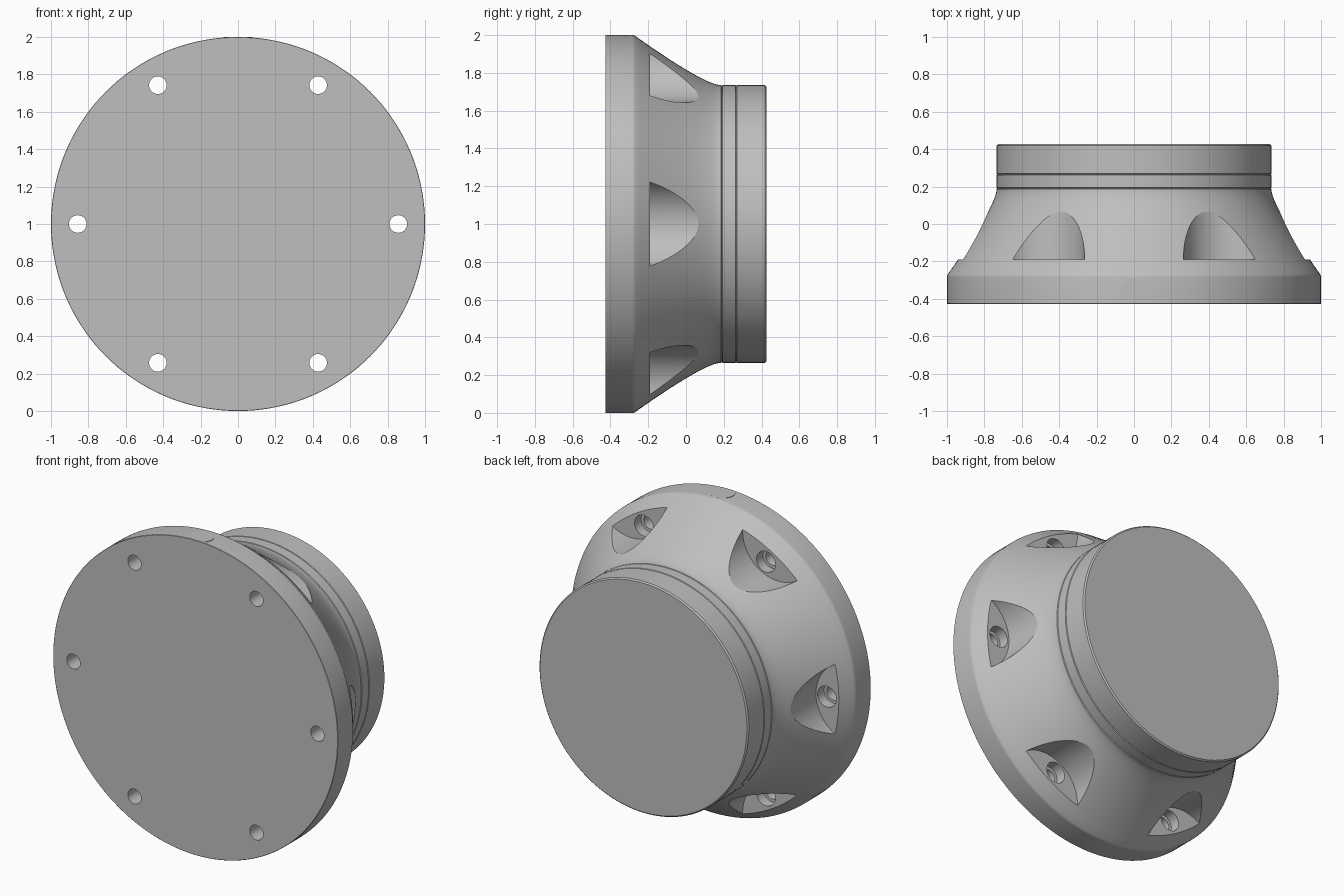
import bpy, bmesh
from math import cos, sin, pi, radians
from mathutils import Matrix, Vector

if "Cube" in bpy.data.objects:
    bpy.data.objects.remove(bpy.data.objects["Cube"], do_unlink=True)

FRONT, BACK = -0.427, 0.427
NECK_R, NECK_Y, SEAM_Y = 0.735, 0.19, 0.265
AXIS = Matrix.Translation((0, 0, 1))

grey = bpy.data.materials.new("satin grey")
grey.use_nodes = True
colour = (0.52, 0.52, 0.52, 1)
grey.diffuse_color = colour
grey.node_tree.nodes["Principled BSDF"].inputs["Base Color"].default_value = colour


def make_object(name, bm):
    bmesh.ops.recalc_face_normals(bm, faces=bm.faces)
    mesh = bpy.data.meshes.new(name)
    bm.to_mesh(mesh)
    bm.free()
    mesh.materials.append(grey)
    obj = bpy.data.objects.new(name, mesh)
    bpy.context.collection.objects.link(obj)
    return obj


def activate(obj):
    bpy.ops.object.select_all(action='DESELECT')
    obj.select_set(True)
    bpy.context.view_layer.objects.active = obj


def smooth(obj):
    activate(obj)
    bpy.ops.object.shade_smooth_by_angle(angle=radians(25))


def lathe(name, profile, segments=144):
    """Closed solid of revolution about the y axis from (radius, y) points."""
    bm = bmesh.new()
    rings = []
    for r, y in profile:
        angles = [2 * pi * i / segments for i in range(segments)]
        rings.append([bm.verts.new((r * cos(a), y, 1 + r * sin(a))) for a in angles])
    for low, high in zip(rings, rings[1:]):
        for i in range(segments):
            j = (i + 1) % segments
            bm.faces.new((low[i], low[j], high[j], high[i]))
    bm.faces.new(rings[0])
    bm.faces.new(rings[-1])
    return make_object(name, bm)


def cut_six(target, name, centre, radius, y0, y1, segments):
    """Cut six round bores parallel to the y axis, evenly spaced."""
    bm = bmesh.new()
    for k in range(6):
        a = k * pi / 3
        place = AXIS @ Matrix.Translation((centre * cos(a), (y0 + y1) / 2, centre * sin(a)))
        place = place @ Matrix.Rotation(-a, 4, 'Y') @ Matrix.Rotation(pi / 2, 4, 'X')
        bmesh.ops.create_cone(bm, cap_ends=True, segments=segments, radius1=radius,
                              radius2=radius, depth=y1 - y0, matrix=place)
    cutter = make_object(name, bm)
    cutter.hide_render = True
    mod = target.modifiers.new(name, 'BOOLEAN')
    mod.operation = 'DIFFERENCE'
    mod.solver = 'EXACT'
    mod.object = cutter
    activate(target)
    bpy.ops.object.modifier_apply(modifier=mod.name)
    bpy.data.objects.remove(cutter, do_unlink=True)


# Flared housing: flat flange, then a concave sweep into the neck
start, pull, end = Vector((0.995, -0.268)), Vector((NECK_R, 0.1)), Vector((NECK_R, NECK_Y - 0.004))
steps = 20
flare = [(1 - t) ** 2 * start + 2 * t * (1 - t) * pull + t * t * end
         for t in (i / steps for i in range(steps + 1))]
profile = [(0.998, FRONT), (1, FRONT + 0.002), (1, -0.285), (0.999, -0.276)]
profile += [tuple(p) for p in flare] + [(NECK_R - 0.005, NECK_Y)]
housing = lathe("flared_housing", profile)

# Bolt pockets, counterbores and through holes
cut_six(housing, "pocket_cutter", 1.03, 0.25, -0.19, 0.35, 96)
cut_six(housing, "counterbore_cutter", 0.857, 0.066, -0.255, -0.1, 40)
cut_six(housing, "bolt_hole_cutter", 0.857, 0.047, -0.6, -0.2, 40)
smooth(housing)


# Neck ring and end cap, chamfered so that fine seams show between them
def drum(name, y0, y1, edge):
    r = NECK_R
    smooth(lathe(name, [(r - 0.005, y0), (r, y0 + 0.004), (r, y1 - edge), (r - edge, y1)]))


drum("neck_ring", NECK_Y, SEAM_Y, 0.004)
drum("end_cap", SEAM_Y, BACK, 0.008)

# Round plug set into the top of the flange, trimmed flush with the front
bm = bmesh.new()
bmesh.ops.create_cone(bm, cap_ends=True, segments=64, radius1=0.075, radius2=0.075, depth=0.04,
                      matrix=Matrix.Translation((0, -0.365, 1.98)))
cut = bmesh.ops.bisect_plane(bm, geom=bm.verts[:] + bm.edges[:] + bm.faces[:],
                             plane_co=(0, FRONT + 0.001, 0), plane_no=(0, -1, 0), clear_outer=True)
bmesh.ops.holes_fill(bm, edges=[e for e in cut["geom_cut"] if isinstance(e, bmesh.types.BMEdge)])
smooth(make_object("flange_plug", bm))
